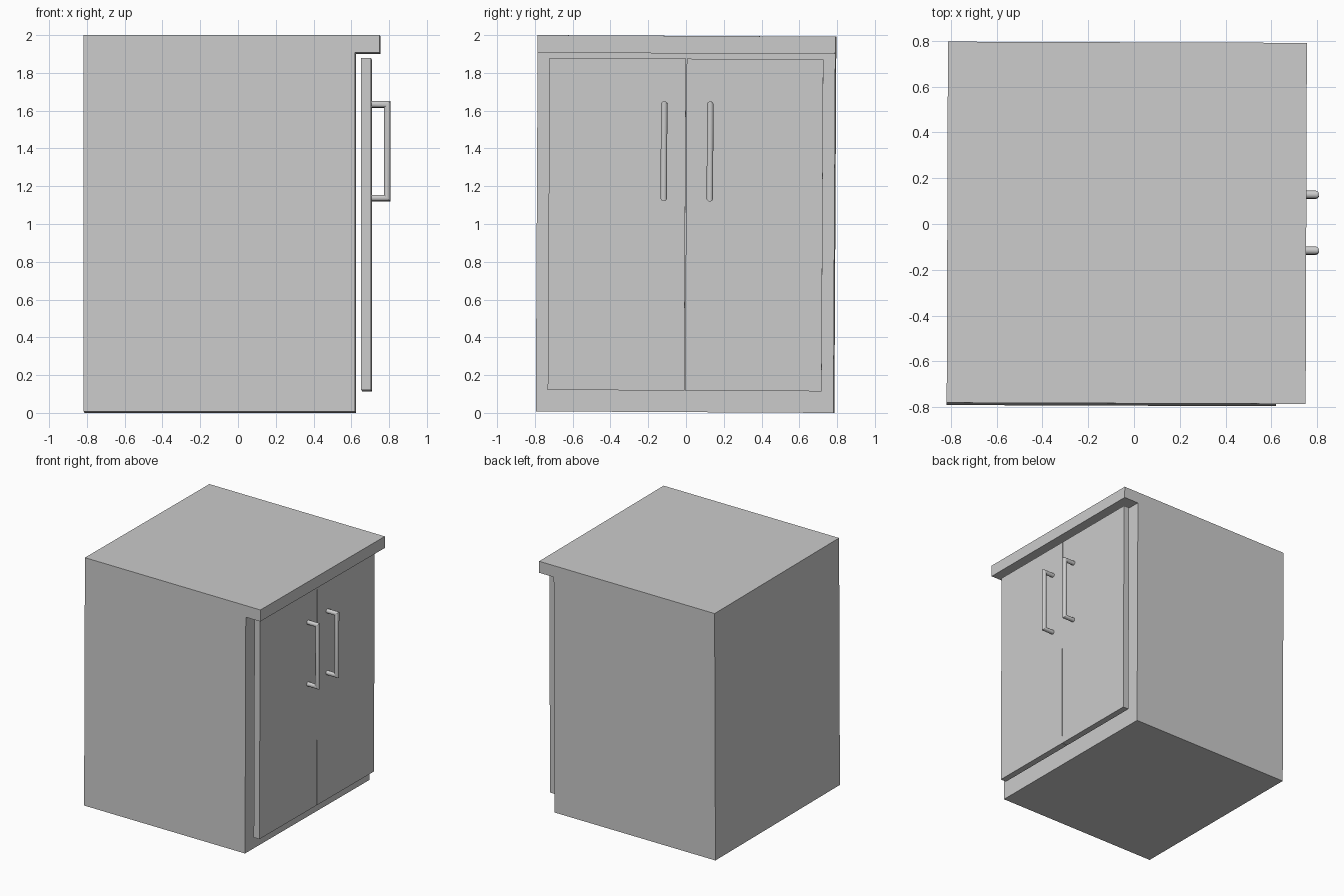
import bpy, bmesh, math
from mathutils import Matrix, Vector

if "Cube" in bpy.data.objects:
    bpy.data.objects.remove(bpy.data.objects["Cube"])

# The whole cabinet leans very slightly, pivoting about its centre
CENTRE = Vector((0, 0, 1))
LEAN = (Matrix.Translation(CENTRE)
        @ Matrix.Rotation(math.radians(-0.2), 4, 'Z')
        @ Matrix.Rotation(math.radians(-0.3), 4, 'X')
        @ Matrix.Translation(-CENTRE))


def finish(name, bm):
    bmesh.ops.recalc_face_normals(bm, faces=bm.faces)
    bm.transform(LEAN)
    mesh = bpy.data.meshes.new(name)
    bm.to_mesh(mesh)
    bm.free()
    obj = bpy.data.objects.new(name, mesh)
    bpy.context.collection.objects.link(obj)
    return obj


def extrude_profile(name, profile, y0, y1):
    """Extrude an x-z outline along y."""
    bm = bmesh.new()
    face = bm.faces.new([bm.verts.new((x, y0, z)) for x, z in profile])
    new = bmesh.ops.extrude_face_region(bm, geom=[face])['geom']
    verts = [v for v in new if isinstance(v, bmesh.types.BMVert)]
    bmesh.ops.translate(bm, vec=(0, y1 - y0, 0), verts=verts)
    return finish(name, bm)


def handle(name, y, x0=0.70, x1=0.791, z0=1.137, z1=1.633, r=0.017, n=20):
    """Square-cornered round bar with mitred joints."""
    bm = bmesh.new()
    rings = [[], [], [], []]
    for i in range(n):
        a = r * math.cos(2 * math.pi * i / n)
        b = r * math.sin(2 * math.pi * i / n)
        path = [(x0, z1 + a), (x1 + a, z1 + a), (x1 + a, z0 - a), (x0, z0 - a)]
        for ring, (x, z) in zip(rings, path):
            ring.append(bm.verts.new((x, y + b, z)))
    for p, q in zip(rings, rings[1:]):
        for i in range(n):
            j = (i + 1) % n
            bm.faces.new((p[i], p[j], q[j], q[i])).smooth = True
    bm.faces.new(rings[0])
    bm.faces.new(rings[-1])
    # keep the mitres and end caps crisp
    obj = finish(name, bm)
    bpy.ops.object.select_all(action='DESELECT')
    obj.select_set(True)
    bpy.context.view_layer.objects.active = obj
    bpy.ops.object.shade_smooth_by_angle(angle=math.radians(30))


# Cabinet body with overhanging worktop, one continuous block
extrude_profile("cabinet_body",
                [(-0.815, 0.004), (0.622, 0.004), (0.622, 1.903),
                 (0.752, 1.903), (0.752, 1.996), (-0.815, 1.996)],
                -0.788, 0.788)

# Pair of doors standing just off the body, each with a bar handle
door = [(0.655, 0.118), (0.706, 0.118), (0.706, 1.875), (0.655, 1.875)]
for side, s in (("left", -1), ("right", 1)):
    extrude_profile(side + "_door", door, s * 0.002, s * 0.725)
    handle(side + "_handle", s * 0.122 + 0.006)
